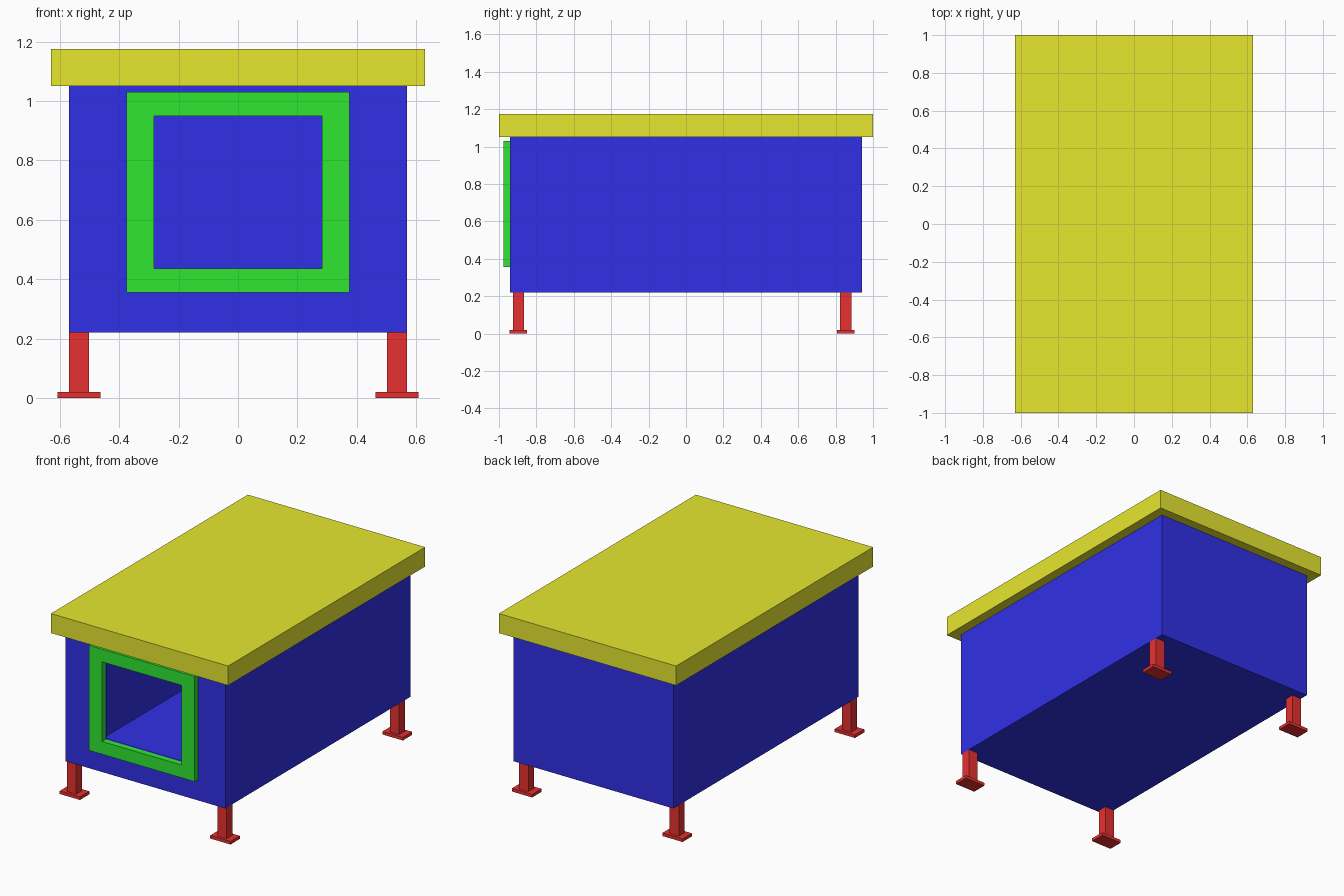
import bpy, bmesh

if "Cube" in bpy.data.objects:
    bpy.data.objects.remove(bpy.data.objects["Cube"])


def material(name, rgb):
    m = bpy.data.materials.new(name)
    m.diffuse_color = (*rgb, 1)
    m.use_nodes = True
    m.node_tree.nodes["Principled BSDF"].inputs["Base Color"].default_value = m.diffuse_color
    return m


BLUE = material("blue_paint", (0.03, 0.03, 0.8))
GREEN = material("green_paint", (0.03, 0.8, 0.03))
YELLOW = material("yellow_paint", (0.8, 0.8, 0.03))
RED = material("red_paint", (0.8, 0.03, 0.03))


def box_bm(lo, hi):
    bm = bmesh.new()
    bmesh.ops.create_cube(bm, size=1)
    for v in bm.verts:
        v.co = [(a + b) / 2 + c * (b - a) for a, b, c in zip(lo, hi, v.co)]
    bm.normal_update()
    return bm


def finish(bm, name, mat):
    mesh = bpy.data.meshes.new(name)
    bm.to_mesh(mesh)
    bm.free()
    mesh.materials.append(mat)
    ob = bpy.data.objects.new(name, mesh)
    bpy.context.collection.objects.link(ob)
    return ob


def box(name, lo, hi, mat):
    return finish(box_bm(lo, hi), name, mat)


def inset_to(bm, face, hx, z0, z1):
    """Inset a -y facing face to an exact rectangle and return the inner face."""
    bmesh.ops.inset_individual(bm, faces=[face], thickness=0.03)
    mid = face.calc_center_median()
    for v in face.verts:
        v.co.x = hx if v.co.x > mid.x else -hx
        v.co.z = z1 if v.co.z > mid.z else z0
    return face


def facing(bm, axis, sign):
    return next(f for f in bm.faces if f.normal[axis] * sign > 0.9)


HOLE = (0.283, 0.437, 0.949)

# Hollow body: open under the roof, doorway in the front, thin walls
bm = box_bm((-0.568, -0.94, 0.22), (0.568, 0.94, 1.05))
top = facing(bm, 2, 1)
door = inset_to(bm, facing(bm, 1, -1), *HOLE)
bmesh.ops.delete(bm, geom=[top, door], context='FACES_ONLY')
body = finish(bm, "body", BLUE)
wall = body.modifiers.new("wall_thickness", 'SOLIDIFY')
wall.thickness = 0.015
wall.offset = -1
wall.use_even_offset = True

# Door frame: a flat ring with depth
bm = box_bm((-0.375, -0.977, 0.355), (0.375, -0.94, 1.03))
front = inset_to(bm, facing(bm, 1, -1), *HOLE)
back = inset_to(bm, facing(bm, 1, 1), *HOLE)
edges = list(front.edges) + list(back.edges)
bmesh.ops.delete(bm, geom=[front, back], context='FACES_ONLY')
bmesh.ops.bridge_loops(bm, edges=edges)
bmesh.ops.recalc_face_normals(bm, faces=bm.faces)
finish(bm, "door_frame", GREEN)

# Flat overhanging roof
box("roof", (-0.63, -1, 1.05), (0.63, 1, 1.175), YELLOW)

# Legs with foot plates
for end, y in (("front", -0.896), ("back", 0.854)):
    for side, x in (("left", -0.535), ("right", 0.535)):
        box(f"{end}_{side}_leg", (x - 0.033, y - 0.03, 0.02),
            (x + 0.033, y + 0.03, 0.22), RED)
        box(f"{end}_{side}_foot", (x - 0.072, y - 0.047, 0),
            (x + 0.072, y + 0.047, 0.02), RED)
